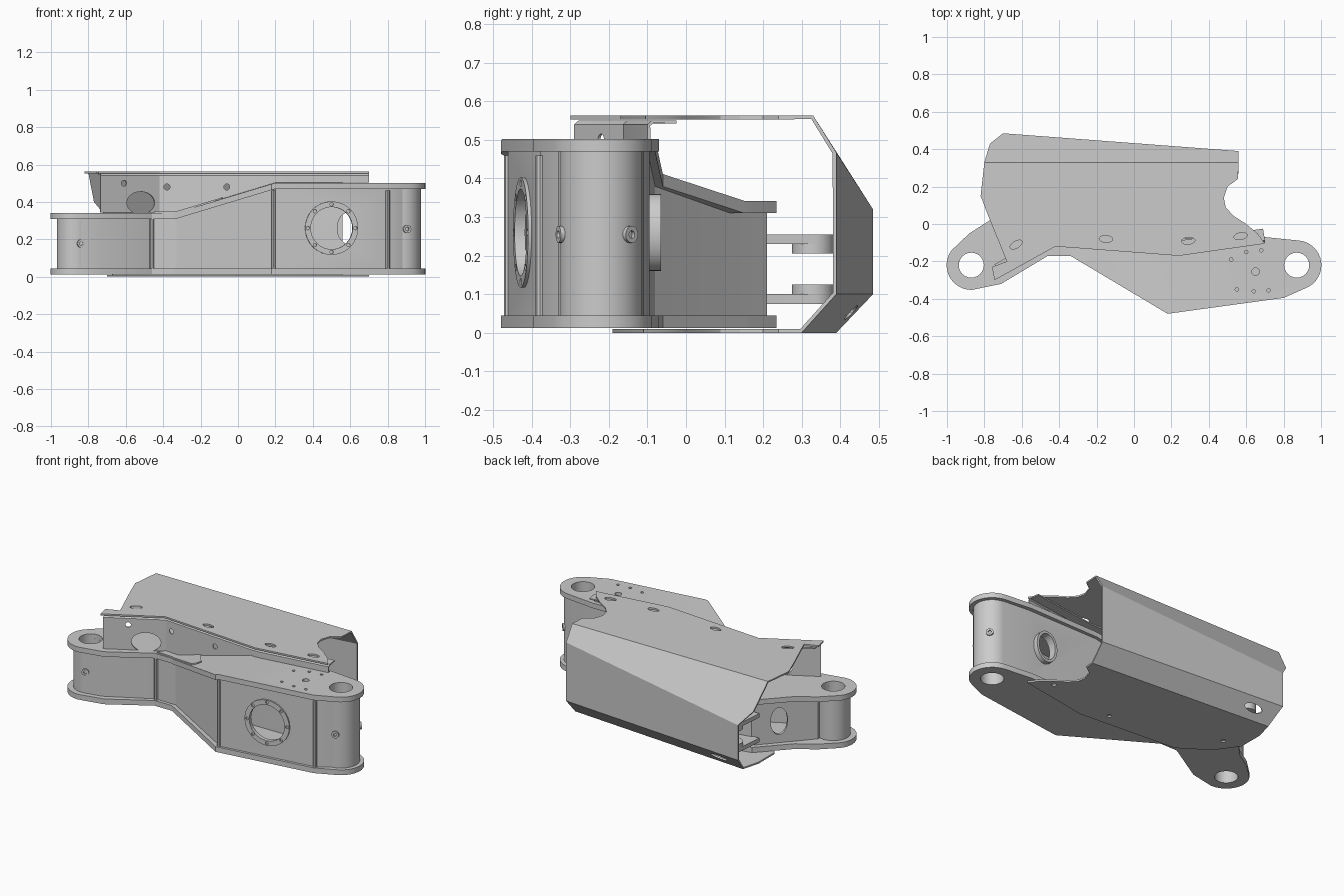
import bpy, bmesh, math
from mathutils import Vector, Matrix

if "Cube" in bpy.data.objects:
    bpy.data.objects.remove(bpy.data.objects["Cube"])

FOLDS = (-0.33, 0.20)


def rise(base):
    # height that is low at the left, ramps up, and is level at the right
    return lambda x: base + 0.16 * min(1, max(0, (x - FOLDS[0]) / (FOLDS[1] - FOLDS[0])))


def flat(z):
    return lambda x: z


def finish(name, bm):
    me = bpy.data.meshes.new(name)
    bm.to_mesh(me)
    bm.free()
    ob = bpy.data.objects.new(name, me)
    bpy.context.collection.objects.link(ob)
    return ob


def apply(ob, kind, **props):
    m = ob.modifiers.new(kind, kind)
    for k, v in props.items():
        setattr(m, k, v)
    bpy.context.view_layer.objects.active = ob
    bpy.ops.object.modifier_apply(modifier=m.name)


def arc(cx, cy, r, a0, a1, n=16):
    return [(cx + r * math.cos(math.radians(a0 + (a1 - a0) * i / n)),
             cy + r * math.sin(math.radians(a0 + (a1 - a0) * i / n))) for i in range(n + 1)]


def prism(name, outline, z0, z1):
    bm = bmesh.new()
    bm.faces.new([bm.verts.new((x, y, 0)) for x, y in outline])
    for x in FOLDS:
        bmesh.ops.bisect_plane(bm, geom=bm.verts[:] + bm.edges[:] + bm.faces[:],
                               plane_co=(x, 0, 0), plane_no=(1, 0, 0))
    low = bm.verts[:]
    ext = bmesh.ops.extrude_face_region(bm, geom=bm.faces[:], use_keep_orig=True)["geom"]
    for v in low:
        v.co.z = z0(v.co.x)
    for v in ext:
        if isinstance(v, bmesh.types.BMVert):
            v.co.z = z1(v.co.x)
    bmesh.ops.recalc_face_normals(bm, faces=bm.faces)
    return finish(name, bm)


def frame(loc, d, rot=0):
    d = Vector(d)
    q = Matrix() if abs(d.z) > .99 else d.to_track_quat('Z', 'Y').to_matrix().to_4x4()
    return Matrix.Translation(loc) @ q @ Matrix.Rotation(math.radians(rot), 4, 'Z')


def cut(ob, *specs):
    # each spec: location, direction, x radius, y radius, length, (rotation)
    bm = bmesh.new()
    for loc, d, rx, ry, length, *rot in specs:
        m = frame(loc, d, rot[0] if rot else 0) @ Matrix.Diagonal((rx, ry, 1, 1))
        bmesh.ops.create_cone(bm, cap_ends=True, segments=24, radius1=1, radius2=1,
                              depth=length, matrix=m)
    c = finish("cutter", bm)
    c.hide_render = True
    apply(ob, 'BOOLEAN', object=c, operation='DIFFERENCE', solver='EXACT')
    bpy.data.objects.remove(c)


def tube(name, loc, d, rx, ry, wall, depth, n=32):
    bm = bmesh.new()
    m = frame(loc, d)
    rings = []
    for k, z in ((0, -1), (0, 1), (wall, 1), (wall, -1)):
        rings.append([bm.verts.new(m @ Vector(((rx - k) * math.cos(a), (ry - k) * math.sin(a), z * depth / 2)))
                      for a in (2 * math.pi * i / n for i in range(n))])
    for j in range(4):
        a, b = rings[j], rings[(j + 1) % 4]
        for i in range(n):
            bm.faces.new((a[i], a[(i + 1) % n], b[(i + 1) % n], b[i]))
    bmesh.ops.recalc_face_normals(bm, faces=bm.faces)
    return finish(name, bm)


UP = (0, 0, 1)
BORES = [((s * 0.87, -0.22, 0.3), UP, 0.067, 0.067, 1) for s in (-1, 1)]

# top and bottom arm plates
outline = (arc(-0.87, -0.22, 0.132, 143, 272) + [(-0.71, -0.32), (-0.46, -0.17), (-0.34, -0.17), (0.18, -0.48), (0.80, -0.395)]
           + arc(0.87, -0.22, 0.132, -68, 85)
           + [(0.70, -0.07), (0.20, -0.08), (-0.10, -0.06), (-0.35, 0.17), (-0.43, 0.235),
              (-0.60, 0.20), (-0.77, 0.02), (-0.88, -0.05)])
bottom = prism("bottom_plate", outline, flat(0.012), flat(0.045))
top = prism("top_plate", outline, rise(0.31), rise(0.342))
cut(bottom, *BORES)
cut(top, *BORES, ((0.65, -0.255, 0.5), UP, 0.02, 0.02, 0.2),
    *[((x, y, 0.5), UP, 0.009, 0.009, 0.2) for x, y in
      ((0.52, -0.19), (0.60, -0.15), (0.68, -0.14), (0.55, -0.35), (0.64, -0.36), (0.72, -0.355))])
prism("doubler_plate", [(-0.45, -0.16), (-0.34, -0.165), (-0.12, -0.29), (-0.09, -0.28), (-0.08, -0.25),
                        (-0.16, -0.14), (-0.42, -0.12)], rise(0.34), rise(0.35))

# hollow box walls between the plates
path = [(-0.84, -0.315), (-0.74, -0.295), (-0.47, -0.15), (-0.33, -0.15), (0.20, -0.462), (0.80, -0.378), (0.88, -0.33),
        (0.88, -0.11), (0.70, -0.095), (0.20, -0.10), (-0.10, -0.08), (-0.33, 0.115),
        (-0.43, 0.21), (-0.58, 0.18), (-0.76, -0.02), (-0.84, -0.11)]
bm = bmesh.new()
lo = [bm.verts.new((x, y, 0.04)) for x, y in path]
hi = [bm.verts.new((x, y, rise(0.312)(x))) for x, y in path]
for i in range(len(path)):
    j = (i + 1) % len(path)
    bm.faces.new((lo[i], lo[j], hi[j], hi[i]))
walls = finish("box_walls", bm)
apply(walls, 'SOLIDIFY', thickness=0.02, offset=-1)
PORT_DIR = Vector((0.138, -0.99, 0))
PORT = Vector((0.50, -0.421, 0.26))
cut(walls, *BORES, (PORT, PORT_DIR, 0.115, 0.115, 0.1),
    ((0.59, -0.10, 0.26), (0, 1, 0), 0.06, 0.085, 0.1),
    ((-0.69, 0.06, 0.18), (-0.74, 0.67, 0), 0.05, 0.085, 0.1))

# port rings with bolts
ring = tube("front_port_ring", PORT, PORT_DIR, 0.143, 0.143, 0.03, 0.016)
m = frame(PORT, PORT_DIR)
cut(ring, *[(m @ Vector((0.128 * math.cos(a), 0.128 * math.sin(a), 0.01)), PORT_DIR, 0.009, 0.009, 0.03)
            for a in (math.pi / 4 * i for i in range(8))])
tube("back_port_collar", (0.59, -0.09, 0.26), (0, 1, 0), 0.075, 0.10, 0.016, 0.05)

# pivot tubes and grease fittings
tube("right_pivot_tube", (0.87, -0.22, 0.255), UP, 0.108, 0.108, 0.041, 0.43)
tube("left_pivot_tube", (-0.87, -0.22, 0.178), UP, 0.098, 0.098, 0.031, 0.27)
for x, z, ang, r in ((0.87, 0.255, -72, 0.108), (0.87, 0.255, 43, 0.108), (-0.87, 0.178, -72, 0.098)):
    d = Vector((math.cos(math.radians(ang)), math.sin(math.radians(ang)), 0))
    tube("grease_fitting", Vector((x, -0.22, z)) + d * r, d, 0.022, 0.022, 0.012, 0.018, 16)

# vertical weld ribs on the front wall
for x, y, h in ((-0.46, -0.155, 0.31), (0.19, -0.46, 0.46), (0.80, -0.378, 0.46)):
    prism("weld_rib", arc(x, y, 0.012, 0, 315, 7), flat(0.045), flat(h))

# sheet-metal cover: top, slant, back, lower slant and bottom
front_top = [(-0.80, 0.33), (-0.82, 0.15), (-0.77, 0.02), (-0.68, -0.20), (-0.76, -0.23), (-0.745, -0.30),
             (-0.42, -0.12), (0.24, -0.17), (0.70, -0.105)]
scoop = [(0.66, -0.05), (0.60, 0.0), (0.53, 0.045), (0.49, 0.09), (0.48, 0.14), (0.50, 0.20), (0.555, 0.24)]
front_low = [(-0.67, 0.39), (-0.70, 0.28), (-0.70, 0.12), (-0.60, -0.02), (-0.42, -0.14), (0.24, -0.19), (0.70, -0.11)]
bm = bmesh.new()


def row(pts, z):
    return [bm.verts.new((x, y, z)) for x, y in pts]


t = row(front_top + scoop + [(0.56, 0.33)], 0.563)
b = row(front_low + scoop + [(0.56, 0.30)], 0.0)
mid = bm.verts.new((-0.77, 0.43, 0.405))
bl, br, cl, cr = [bm.verts.new(p) for p in
                  ((-0.70, 0.485, 0.32), (0.56, 0.39, 0.467), (-0.70, 0.485, 0.10), (0.56, 0.39, 0.10))]
bm.faces.new(t)
bm.faces.new((t[0], t[-1], br, bl, mid))
bm.faces.new((bl, br, cr, cl))
bm.faces.new((cl, cr, b[-1], b[0]))
bm.faces.new(b[::-1])
cover = finish("cover", bm)
apply(cover, 'SOLIDIFY', thickness=0.01, offset=-1)
cut(cover, *[((x, y, 0.56), UP, 0.036, 0.018, 0.1, r) for x, y, r in
             ((-0.63, -0.11, 30), (-0.15, -0.08, -3), (0.29, -0.09, 5), (0.57, -0.065, 10))],
    *[((x, y, 0), UP, 0.014, 0.014, 0.03) for x, y in ((0.57, -0.03), (0.10, -0.10), (-0.58, 0.1))],
    ((-0.53, 0.425, 0.055), (0, 0.7, -0.7), 0.06, 0.025, 0.06))

# front flange that carries the cover
spine = [(-0.735, -0.29), (-0.42, -0.115), (-0.33, -0.122), (0.20, -0.163), (0.25, -0.164), (0.70, -0.10)]
bm = bmesh.new()
rows = [[bm.verts.new((x, y, rise(0.343)(x))) for x, y in spine],
        row(spine, 0.54),
        row([(x, y + 0.012) for x, y in spine], 0.551),
        row([(x - 0.01, y + 0.075) for x, y in spine], 0.551)]
for a, c in zip(rows, rows[1:]):
    for i in range(len(spine) - 1):
        bm.faces.new((a[i], a[i + 1], c[i + 1], c[i]))
flange = finish("cover_flange", bm)
apply(flange, 'SOLIDIFY', thickness=0.008, offset=-1)
F = (0.48, -0.88, 0)
cut(flange, ((-0.52, -0.17, 0.395), F, 0.085, 0.06, 0.14),
    ((-0.61, -0.22, 0.50), F, 0.016, 0.016, 0.08), ((-0.38, -0.12, 0.48), (0, -1, 0), 0.016, 0.016, 0.08),
    ((-0.06, -0.143, 0.48), (0, -1, 0), 0.016, 0.016, 0.08))

# paired rear lugs with pads
lug_outline = arc(-0.56, 0.33, 0.055, 0, 180) + [(-0.63, 0.17), (-0.48, 0.17)]
for z, pad in ((0.2425, 0.2175), (0.0875, 0.1125)):
    lug = prism("rear_lug", lug_outline, flat(z - 0.0125), flat(z + 0.0125))
    cut(lug, ((-0.56, 0.33, z), UP, 0.028, 0.028, 0.1))
    tube("lug_pad", (-0.56, 0.33, pad), UP, 0.055, 0.055, 0.027, 0.025)

bpy.ops.object.select_all(action='SELECT')
bpy.ops.object.shade_smooth_by_angle(angle=math.radians(25))
